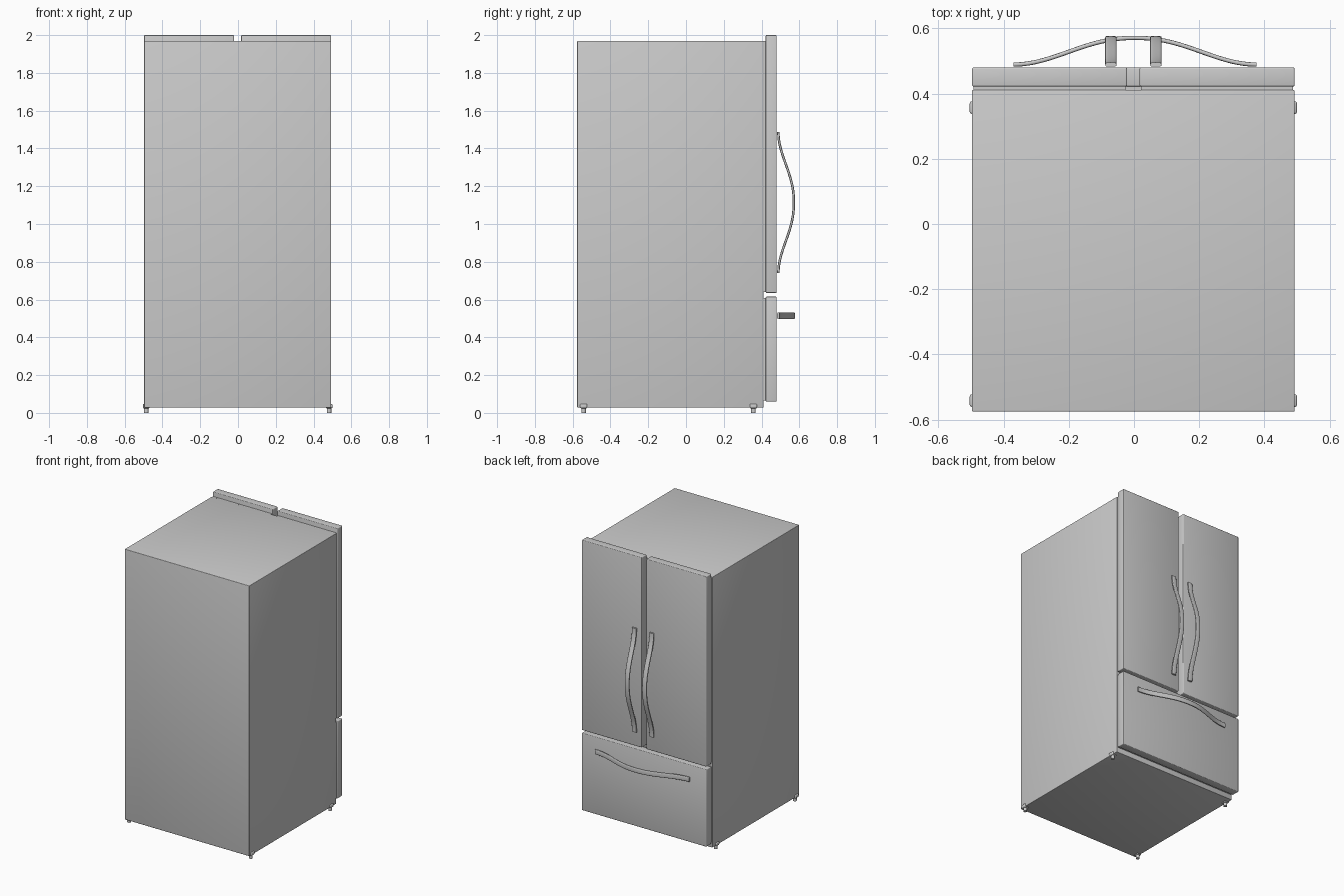
import bpy, bmesh, math
from mathutils import Vector

if "Cube" in bpy.data.objects:
    bpy.data.objects.remove(bpy.data.objects["Cube"])

CX = -0.002  # middle of the cabinet

grey = bpy.data.materials.new("appliance grey")
grey.diffuse_color = (0.6, 0.6, 0.6, 1)
grey.use_nodes = True
grey.node_tree.nodes["Principled BSDF"].inputs["Base Color"].default_value = grey.diffuse_color


def finish(name, bm):
    bmesh.ops.recalc_face_normals(bm, faces=bm.faces)
    me = bpy.data.meshes.new(name)
    bm.to_mesh(me)
    bm.free()
    ob = bpy.data.objects.new(name, me)
    bpy.context.collection.objects.link(ob)
    me.materials.append(grey)
    bpy.ops.object.select_all(action='DESELECT')
    ob.select_set(True)
    bpy.context.view_layer.objects.active = ob
    bpy.ops.object.shade_smooth_by_angle(angle=math.radians(40))
    return ob


def box(name, x, y, z, bevel=0.0):
    bm = bmesh.new()
    bmesh.ops.create_cube(bm, size=1)
    for v in bm.verts:
        for i, (a, b) in enumerate((x, y, z)):
            v.co[i] = a if v.co[i] < 0 else b
    if bevel:
        bmesh.ops.bevel(bm, geom=bm.edges[:], offset=bevel, segments=3,
                        profile=0.5, affect='EDGES')
    return finish(name, bm)


def handle(name, centre, along, across, half=0.373, width=0.035, thick=0.013):
    """Bowed bar: rounded section swept along a bell-shaped path."""
    bm = bmesh.new()
    out = Vector((0, 1, 0))
    steps, sides, rings = 32, 20, []
    rise = lambda t: 0.082 * (1 + math.cos(math.pi * min(1, abs(t)) ** 1.1)) / 2
    path = lambda t: along * (t * half) + out * rise(t)
    for i in range(steps + 1):
        t = -1 + 2 * i / steps
        tangent = (path(t + 0.01) - path(t - 0.01)).normalized()
        normal = across.cross(tangent).normalized()
        ring = []
        for k in range(sides):
            a = 2 * math.pi * k / sides
            c, s = math.cos(a), math.sin(a)
            u = math.copysign(abs(c) ** 0.6, c) * width / 2
            w = math.copysign(abs(s) ** 0.6, s) * thick / 2
            ring.append(bm.verts.new(centre + path(t) + across * u + normal * w))
        rings.append(ring)
    for r0, r1 in zip(rings, rings[1:]):
        for k in range(sides):
            j = (k + 1) % sides
            bm.faces.new((r0[k], r0[j], r1[j], r1[k]))
    bm.faces.new(rings[0])
    bm.faces.new(rings[-1])
    return finish(name, bm)


# cabinet
box("cabinet", (CX - 0.495, CX + 0.495), (-0.576, 0.411), (0.028, 1.97), 0.004)

# doors and drawer front, each with an inset seal behind it
panels = {
    "left_door": ((CX - 0.495, CX - 0.019), (0.635, 2.0)),
    "right_door": ((CX + 0.019, CX + 0.495), (0.635, 2.0)),
    "drawer_front": ((CX - 0.495, CX + 0.495), (0.06, 0.615)),
}
for name, (x, z) in panels.items():
    box(name, x, (0.422, 0.48), z, 0.005)
    top = min(z[1] - 0.006, 1.968)
    box(name + "_seal", (x[0] + 0.005, x[1] - 0.005), (0.408, 0.425),
        (z[0] + 0.006, top))

# handles
X, Z = Vector((1, 0, 0)), Vector((0, 0, 1))
for side, s in (("left", -1), ("right", 1)):
    handle(side + "_door_handle", Vector((CX + s * 0.069, 0.489, 1.113)), Z, X)
handle("drawer_handle", Vector((0.003, 0.489, 0.514)), X, Z)

# feet: rounded collar with a round leg
for side, s in (("left", -1), ("right", 1)):
    for end, y in (("front", -0.542), ("back", 0.357)):
        x = CX + s * 0.484
        box(f"{side}_{end}_foot_collar", (x - 0.018, x + 0.018),
            (y - 0.019, y + 0.019), (0.024, 0.048), 0.006)
        bm = bmesh.new()
        bmesh.ops.create_cone(bm, cap_ends=True, segments=20,
                              radius1=0.012, radius2=0.012, depth=0.03)
        bmesh.ops.translate(bm, verts=bm.verts, vec=(x, y, 0.015))
        finish(f"{side}_{end}_foot_leg", bm)
